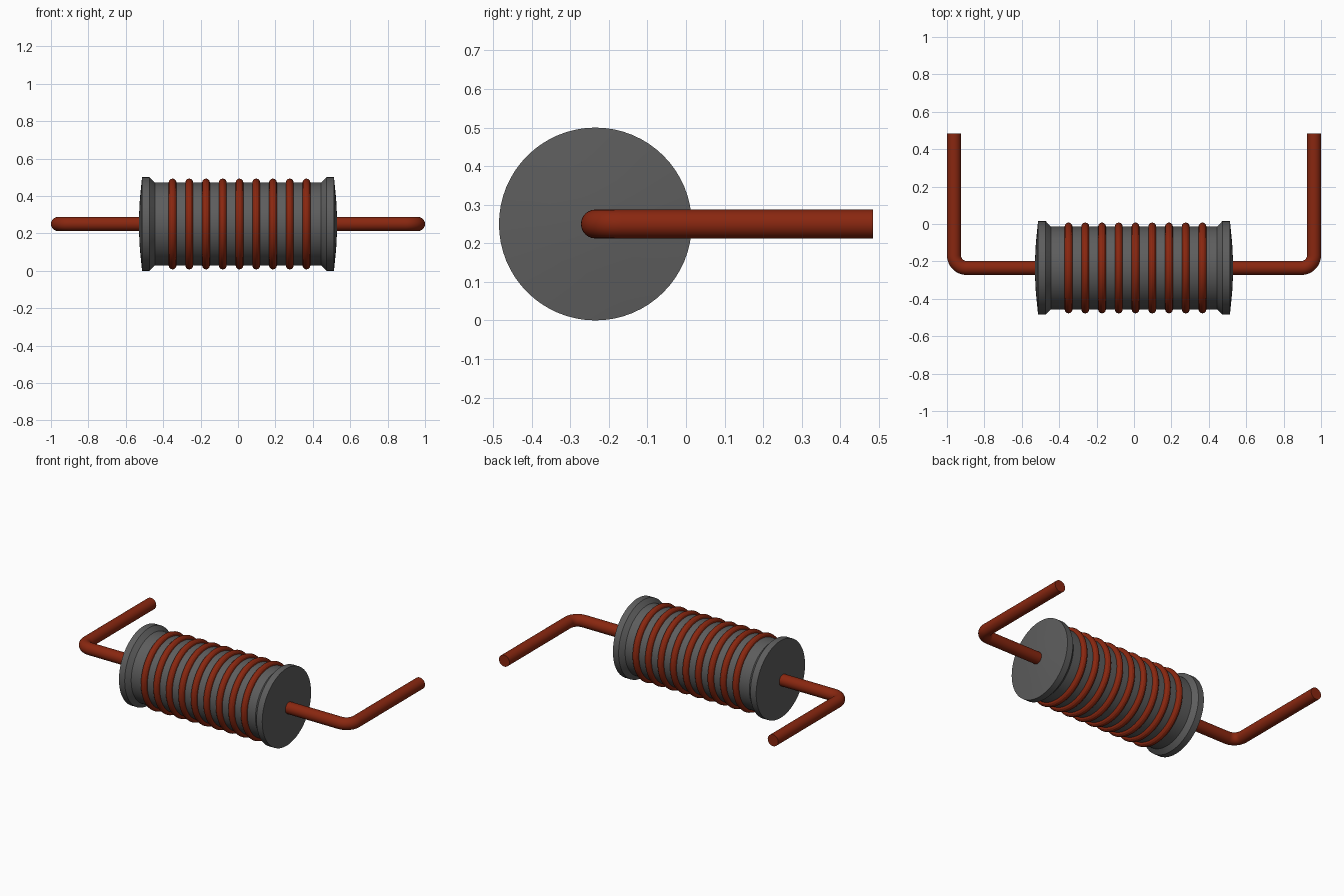
import bpy, bmesh, math
from mathutils import Vector, Matrix

if "Cube" in bpy.data.objects:
    bpy.data.objects.remove(bpy.data.objects["Cube"])

AXIS_Y, AXIS_Z = -0.235, 0.25


def material(name, rgb):
    mat = bpy.data.materials.new(name)
    mat.use_nodes = True
    mat.diffuse_color = (*rgb, 1)
    mat.node_tree.nodes["Principled BSDF"].inputs["Base Color"].default_value = (*rgb, 1)
    return mat


dark_grey = material("dark_grey", (0.11, 0.11, 0.11))
copper_red = material("copper_red", (0.25, 0.02, 0.005))


def tube_object(name, sections, mat, closed=False):
    """Skin a list of equal rings of points into one smooth-shaded object."""
    bm = bmesh.new()
    loops = [[bm.verts.new(p) for p in ring] for ring in sections]
    n = len(loops[0])
    pairs = list(zip(loops, loops[1:]))
    if closed:
        pairs.append((loops[-1], loops[0]))
    for a, b in pairs:
        for i in range(n):
            j = (i + 1) % n
            bm.faces.new((a[i], a[j], b[j], b[i]))
    if not closed:
        bm.faces.new(loops[0])
        bm.faces.new(loops[-1])
    bmesh.ops.recalc_face_normals(bm, faces=bm.faces)
    mesh = bpy.data.meshes.new(name)
    bm.to_mesh(mesh)
    bm.free()
    mesh.materials.append(mat)
    obj = bpy.data.objects.new(name, mesh)
    bpy.context.collection.objects.link(obj)
    bpy.ops.object.select_all(action='DESELECT')
    obj.select_set(True)
    bpy.context.view_layer.objects.active = obj
    bpy.ops.object.shade_smooth_by_angle(angle=math.radians(25))
    return obj


def circle(center, u, v, radius, n):
    angles = [2 * math.pi * i / n for i in range(n)]
    return [center + (u * math.cos(a) + v * math.sin(a)) * radius for a in angles]


X, Y, Z = Vector((1, 0, 0)), Vector((0, 1, 0)), Vector((0, 0, 1))

# Spool core: flared rims with shallow domed ends, as (x, radius) from the centre out
half = [(0.445, 0.222), (0.472, 0.25), (0.513, 0.25), (0.525, 0.13), (0.53, 0.03)]
profile = [(-x, r) for x, r in reversed(half)] + half
tube_object("spool_core",
            [circle(Vector((x, AXIS_Y, AXIS_Z)), Y, Z, r, 64) for x, r in profile],
            dark_grey)

# Wire turns round the core
for k in range(9):
    centre = Vector((0.008 + (k - 4) * 0.0895, AXIS_Y, AXIS_Z))
    rings = []
    for i in range(64):
        a = 2 * math.pi * i / 64
        out = Y * math.cos(a) + Z * math.sin(a)
        rings.append(circle(centre + out * 0.222, X, out, 0.021, 12))
    tube_object(f"wire_turn_{k + 1}", rings, copper_red, closed=True)

# Bent leads, one on each side
BEND, WIRE, REACH = 0.068, 0.0375, 0.9625
for side, name in ((1, "left_lead"), (-1, "right_lead")):
    path = [(0.5, AXIS_Y, 0)]
    for i in range(13):
        a = math.pi / 2 * i / 12
        path.append((REACH - BEND + BEND * math.sin(a),
                     AXIS_Y + BEND - BEND * math.cos(a), a))
    path.append((REACH, 0.485, math.pi / 2))
    rings = []
    for x, y, a in path:
        sideways = Vector((-side * math.sin(a), math.cos(a), 0))
        rings.append(circle(Vector((side * x, y, AXIS_Z)), sideways, Z, WIRE, 24))
    tube_object(name, rings, copper_red)
